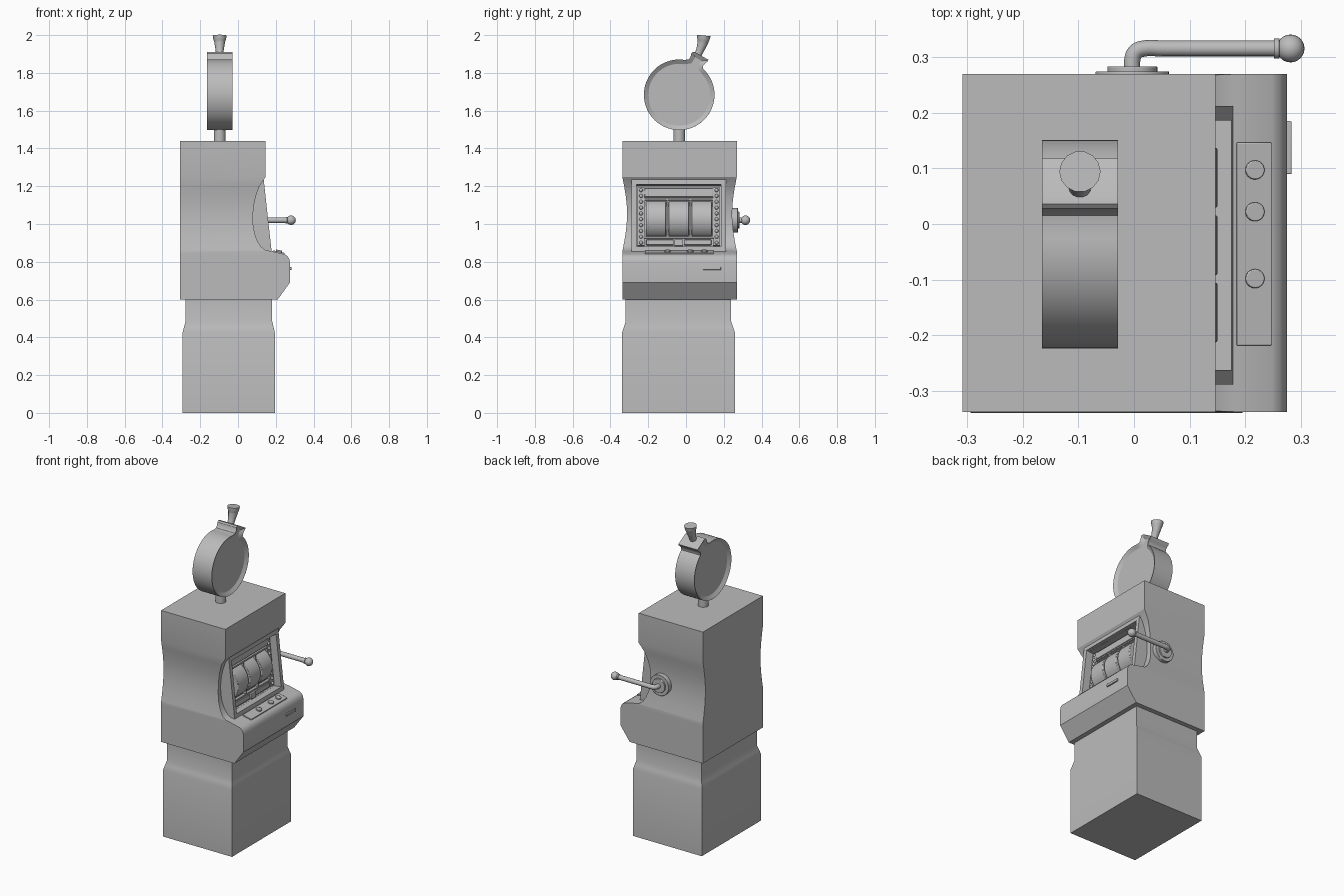
import bpy, bmesh
from math import sin, cos, pi, radians
from mathutils import Matrix, Vector

cube = bpy.data.objects.get("Cube")
if cube:
    bpy.data.objects.remove(cube, do_unlink=True)

grey = bpy.data.materials.new("plain_grey")
grey.use_nodes = True
grey.diffuse_color = (0.5, 0.5, 0.5, 1)
grey.node_tree.nodes["Principled BSDF"].inputs["Base Color"].default_value = (0.5, 0.5, 0.5, 1)

I = Matrix.Identity(4)
T = Matrix.Translation


def add(name, bm, bevel=0):
    """Turn a bmesh into an object, smooth by angle."""
    bmesh.ops.recalc_face_normals(bm, faces=bm.faces[:])
    me = bpy.data.meshes.new(name)
    bm.to_mesh(me)
    bm.free()
    me.materials.append(grey)
    ob = bpy.data.objects.new(name, me)
    bpy.context.collection.objects.link(ob)
    if bevel:
        mod = ob.modifiers.new("bevel", "BEVEL")
        mod.width, mod.segments, mod.limit_method = bevel, 2, "ANGLE"
    return ob


def box(name, centre, size, m=I, bevel=0):
    bm = bmesh.new()
    bmesh.ops.create_cube(bm, size=1, matrix=m @ T(centre) @ Matrix.Diagonal((*size, 1)))
    return add(name, bm, bevel)


def cylinder(name, centre, r, depth, axis="Z", m=I, bevel=0, sides=32):
    turn = {"Z": I, "Y": Matrix.Rotation(pi / 2, 4, "X"), "X": Matrix.Rotation(pi / 2, 4, "Y")}[axis]
    bm = bmesh.new()
    bmesh.ops.create_cone(bm, cap_ends=True, segments=sides, radius1=r, radius2=r,
                          depth=depth, matrix=m @ T(centre) @ turn)
    return add(name, bm, bevel)


def ball(name, centre, r, m=I, detail=24):
    bm = bmesh.new()
    bmesh.ops.create_uvsphere(bm, u_segments=detail, v_segments=detail // 2, radius=r, matrix=m @ T(centre))
    return add(name, bm)


def loft(name, rings, yc):
    """Stack rectangles given as (z, back x, front x, half width)."""
    bm = bmesh.new()
    last = None
    for z, x0, x1, h in rings:
        ring = [bm.verts.new(p) for p in
                ((x0, yc - h, z), (x1, yc - h, z), (x1, yc + h, z), (x0, yc + h, z))]
        if last:
            for i in range(4):
                j = (i + 1) % 4
                bm.faces.new((last[i], last[j], ring[j], ring[i]))
        else:
            bm.faces.new(ring)
        last = ring
    bm.faces.new(last)
    return add(name, bm)


def tube(name, points, radius):
    """Swept curve through (x, y, z, radius factor) points."""
    cu = bpy.data.curves.new(name, "CURVE")
    cu.dimensions, cu.bevel_depth, cu.bevel_resolution = "3D", radius, 5
    cu.use_fill_caps = True
    cu.resolution_u = 6
    sp = cu.splines.new("BEZIER")
    sp.bezier_points.add(len(points) - 1)
    for bp, (x, y, z, r) in zip(sp.bezier_points, points):
        bp.co, bp.radius = (x, y, z), r
        bp.handle_left_type = bp.handle_right_type = "AUTO"
    cu.materials.append(grey)
    ob = bpy.data.objects.new(name, cu)
    bpy.context.collection.objects.link(ob)
    return ob


# Pedestal with a pinched neck
loft("pedestal", [(0, -0.293, 0.195, 0.299), (0.425, -0.293, 0.195, 0.299),
                  (0.455, -0.286, 0.188, 0.289), (0.485, -0.277, 0.181, 0.279),
                  (0.61, -0.277, 0.181, 0.279)], -0.04)

# Cabinet: console, scooped waist, header
YC, HALF, BACK = -0.034, 0.303, -0.308
console = [(0.6, 0.21), (0.69, 0.275), (0.795, 0.275), (0.815, 0.271), (0.83, 0.262), (0.84, 0.247)]
scoop = [(0.855, 0.18), (0.862, 0.145), (0.88, 0.122), (0.91, 0.103), (0.95, 0.088), (1.0, 0.08),
         (1.05, 0.079), (1.1, 0.084), (1.15, 0.095), (1.2, 0.113), (1.25, 0.146)]
rings = [(z, BACK, x, HALF) for z, x in console]
rings += [(z, BACK, x, HALF - 0.025 * sin(pi * (z - 0.855) / 0.395)) for z, x in scoop]
rings.append((1.44, BACK, 0.146, HALF))
cabinet = loft("cabinet", rings, YC)

# Leaning screen frame: local x out, y across, z up
S = T((0.157, -0.038, 1.045)) @ Matrix.Rotation(-0.11, 4, "Y")
cutter = box("screen_cutter", (0.01, 0, 0), (0.18, 0.45, 0.33), S)
mod = cabinet.modifiers.new("recess", "BOOLEAN")
mod.operation, mod.solver, mod.object = "DIFFERENCE", "EXACT", cutter
cutter.hide_render = True
cutter.hide_viewport = False
bpy.context.view_layer.objects.active = cabinet
bpy.ops.object.modifier_apply(modifier="recess")
bpy.data.objects.remove(cutter, do_unlink=True)

for side, label in ((-1, "right"), (1, "left")):
    box("screen_jamb_" + label, (-0.05, side * 0.237, 0), (0.1, 0.026, 0.385), S)
    box("bulb_strip_" + label, (-0.05, side * 0.2, 0), (0.012, 0.036, 0.31), S)
    for i in range(10):
        ball("bulb_" + label, (-0.043, side * 0.2, -0.14 + i * 0.0311), 0.01, S, 12)
box("screen_top_rail", (-0.05, 0, 0.179), (0.1, 0.45, 0.027), S)
box("screen_sill", (-0.05, 0, -0.179), (0.1, 0.45, 0.027), S)
box("screen_back", (-0.07, 0, 0), (0.02, 0.45, 0.335), S)

# Reels with a surround and display boards
box("top_display", (-0.052, 0, 0.127), (0.02, 0.364, 0.048), S, 0.003)
for z in (0.092, -0.112):
    box("reel_surround_rail", (-0.05, 0, z), (0.02, 0.37, 0.009), S)
for y in (-0.182, -0.061, 0.061, 0.182):
    box("reel_divider", (-0.05, y, -0.01), (0.02, 0.007, 0.2), S)
for y in (-0.121, 0, 0.121):
    cylinder("reel", (-0.118, y, -0.01), 0.109, 0.107, "Y", S, 0.003, 48)
for y in (-0.1, 0.1):
    box("lower_display", (-0.052, y, -0.138), (0.02, 0.145, 0.028), S, 0.002)
box("coin_display", (-0.048, 0, -0.14), (0.028, 0.046, 0.034), S, 0.002)

# Button plate on the sloping console, and the bill slot
P = T((0.215, -0.036, 0.848)) @ Matrix.Rotation(0.22, 4, "Y")
box("button_plate", (0, 0, 0), (0.064, 0.364, 0.012), P, 0.002)
for y in (0.133, 0.058, -0.062):
    cylinder("button", (0, y, 0.008), 0.017, 0.012, "Z", P, 0.002, 24)
box("bill_slot", (0.278, 0.137, 0.765), (0.01, 0.095, 0.016), bevel=0.002)

# Pull lever
Z = 1.02
cylinder("lever_flange", (-0.003, 0.257, Z), 0.066, 0.034, "Y", bevel=0.002)
cylinder("lever_hub", (-0.003, 0.275, Z), 0.045, 0.016, "Y", bevel=0.002)
bend = [(-0.003, 0.27, Z, 1), (-0.003, 0.295, Z, 1), (0.003, 0.309, Z, 1), (0.018, 0.315, Z, 1),
        (0.05, 0.315, Z, 1), (0.26, 0.315, Z, 1)]
tube("lever_rod", bend, 0.0145)
cylinder("lever_collar", (0.256, 0.315, Z), 0.018, 0.01, "X", bevel=0.001)
ball("lever_knob", (0.281, 0.315, Z), 0.025)

# Round topper: disc outline with a tilted neck, recessed faces
cy, cz, R, tilt = -0.036, 1.684, 0.187, radians(62)
outline = []
for i in range(57):
    a = radians(19 + 327 * i / 56)
    outline.append((R * cos(a), R * sin(a)))
outline += [(0.195, -0.04), (0.208, -0.042), (0.228, -0.05), (0.236, -0.049),
            (0.239, 0.03), (0.234, 0.043), (0.224, 0.047), (0.205, 0.041), (0.19, 0.043)]
bm = bmesh.new()
ring = [bm.verts.new((-0.165, cy + u * cos(tilt) - v * sin(tilt), cz + u * sin(tilt) + v * cos(tilt)))
        for u, v in outline]
first = bm.faces.new(ring)
ext = bmesh.ops.extrude_face_region(bm, geom=[first], use_keep_orig=True)
moved = [g for g in ext["geom"] if isinstance(g, bmesh.types.BMVert)]
bmesh.ops.translate(bm, verts=moved, vec=(0.136, 0, 0))
bmesh.ops.recalc_face_normals(bm, faces=bm.faces[:])
caps = [f for f in bm.faces if len(f.verts) > 4]
bmesh.ops.inset_region(bm, faces=caps, thickness=0.023, use_even_offset=True)
for f in [f for f in bm.faces if len(f.verts) > 4]:
    inward = 0.015 if f.calc_center_median().x < -0.097 else -0.015
    bmesh.ops.translate(bm, verts=f.verts[:], vec=Vector((inward, 0, 0)))
add("topper", bm, 0.004)
cylinder("topper_post", (-0.097, cy, 1.47), 0.031, 0.08)

# Flared fuse
tube("topper_fuse", [(-0.097, 0.056, 1.88, 0.5), (-0.097, 0.074, 1.92, 0.58),
                     (-0.097, 0.088, 1.96, 0.76), (-0.097, 0.092, 1.98, 0.92),
                     (-0.097, 0.094, 1.998, 1)], 0.037)

# Smooth shading with sharp edges kept
bpy.ops.object.select_all(action="DESELECT")
for ob in bpy.context.collection.objects:
    if ob.type == "MESH" and grey.name in ob.data.materials:
        ob.select_set(True)
        bpy.context.view_layer.objects.active = ob
bpy.ops.object.shade_smooth_by_angle(angle=radians(32))
